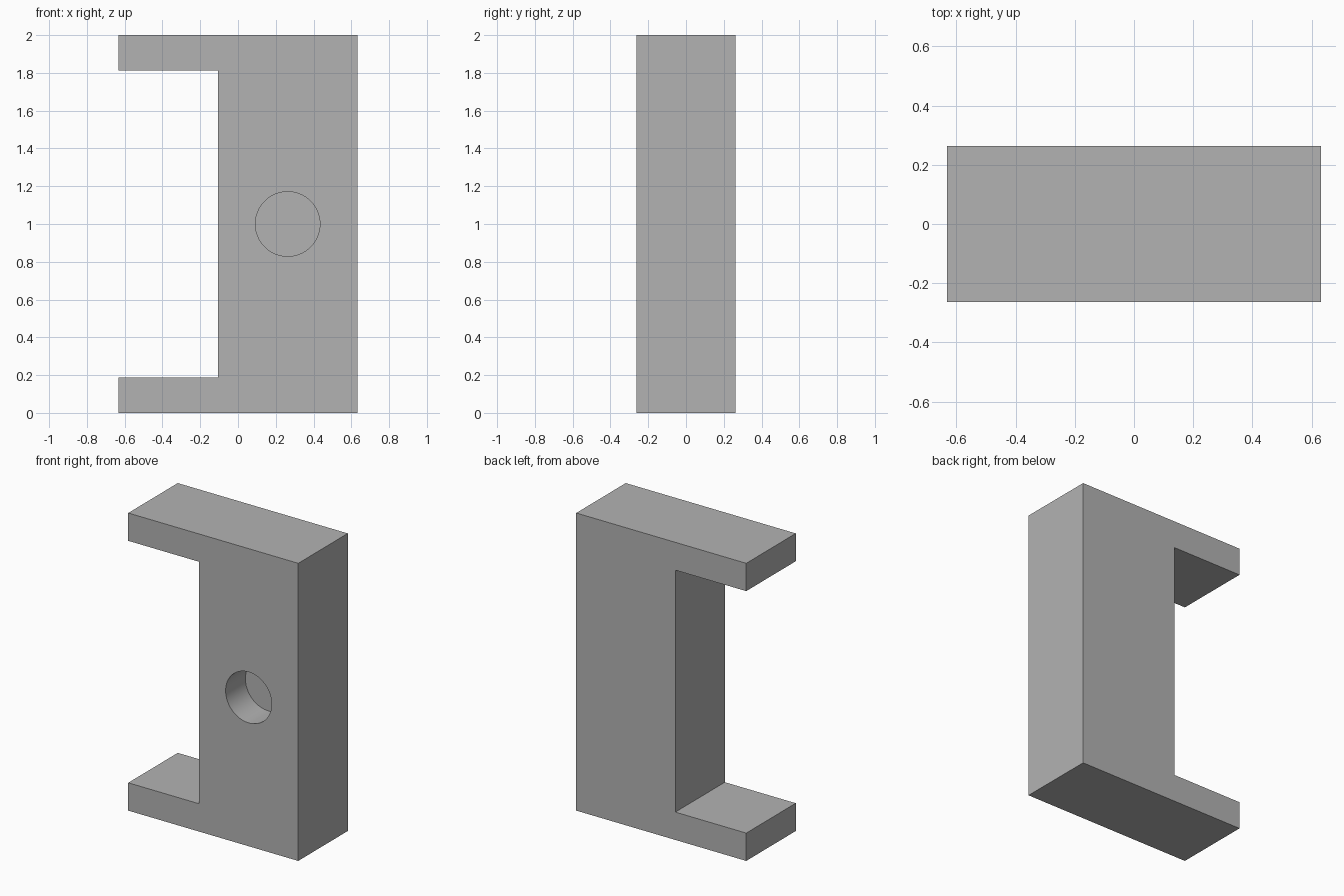
import bpy
import bmesh
from mathutils import Matrix, Vector

if "Cube" in bpy.data.objects:
    bpy.data.objects.remove(bpy.data.objects["Cube"], do_unlink=True)

HALF_W, HALF_D, HEIGHT = 0.632, 0.263, 2.0
NOTCH_X, ARM = -0.105, 0.187
HOLE_X, HOLE_R, HOLE_DEPTH = 0.263, 0.171, 0.21

# Single grey finish
grey = bpy.data.materials.new("plain grey")
grey.use_nodes = True
colour = (0.45, 0.45, 0.45, 1)
grey.diffuse_color = colour
grey.node_tree.nodes["Principled BSDF"].inputs["Base Color"].default_value = colour


def make_object(name, bm):
    bmesh.ops.recalc_face_normals(bm, faces=bm.faces)
    mesh = bpy.data.meshes.new(name)
    bm.to_mesh(mesh)
    bm.free()
    mesh.materials.append(grey)
    obj = bpy.data.objects.new(name, mesh)
    bpy.context.collection.objects.link(obj)
    return obj


# C-shaped bracket: side profile extruded from front to back
lower = [(-HALF_W, ARM), (-HALF_W, 0), (HALF_W, 0)]
upper = [(x, HEIGHT - z) for x, z in reversed(lower)]
profile = lower + upper + [(NOTCH_X, HEIGHT - ARM), (NOTCH_X, ARM)]
bm = bmesh.new()
face = bm.faces.new([bm.verts.new((x, -HALF_D, z)) for x, z in profile])
result = bmesh.ops.extrude_face_region(bm, geom=[face], use_keep_orig=True)
moved = [g for g in result["geom"] if isinstance(g, bmesh.types.BMVert)]
bmesh.ops.translate(bm, verts=moved, vec=Vector((0, 2 * HALF_D, 0)))
bracket = make_object("bracket", bm)

# Blind round hole in the front face
bm = bmesh.new()
place = Matrix.Translation((HOLE_X, -HALF_D, HEIGHT / 2)) @ Matrix.Rotation(1.570796, 4, "X")
bmesh.ops.create_cone(bm, cap_ends=True, segments=64, radius1=HOLE_R,
                      radius2=HOLE_R, depth=2 * HOLE_DEPTH, matrix=place)
cutter = make_object("hole_cutter", bm)
cutter.hide_render = True
cutter.hide_set(True)

# Apply the cut, then smooth the bore while keeping corners sharp
cut = bracket.modifiers.new("round hole", "BOOLEAN")
cut.operation = "DIFFERENCE"
cut.solver = "EXACT"
cut.object = cutter
bpy.ops.object.select_all(action="DESELECT")
bracket.select_set(True)
bpy.context.view_layer.objects.active = bracket
bpy.ops.object.modifier_apply(modifier=cut.name)
bpy.data.objects.remove(cutter, do_unlink=True)
bpy.ops.object.shade_smooth_by_angle(angle=0.6)
